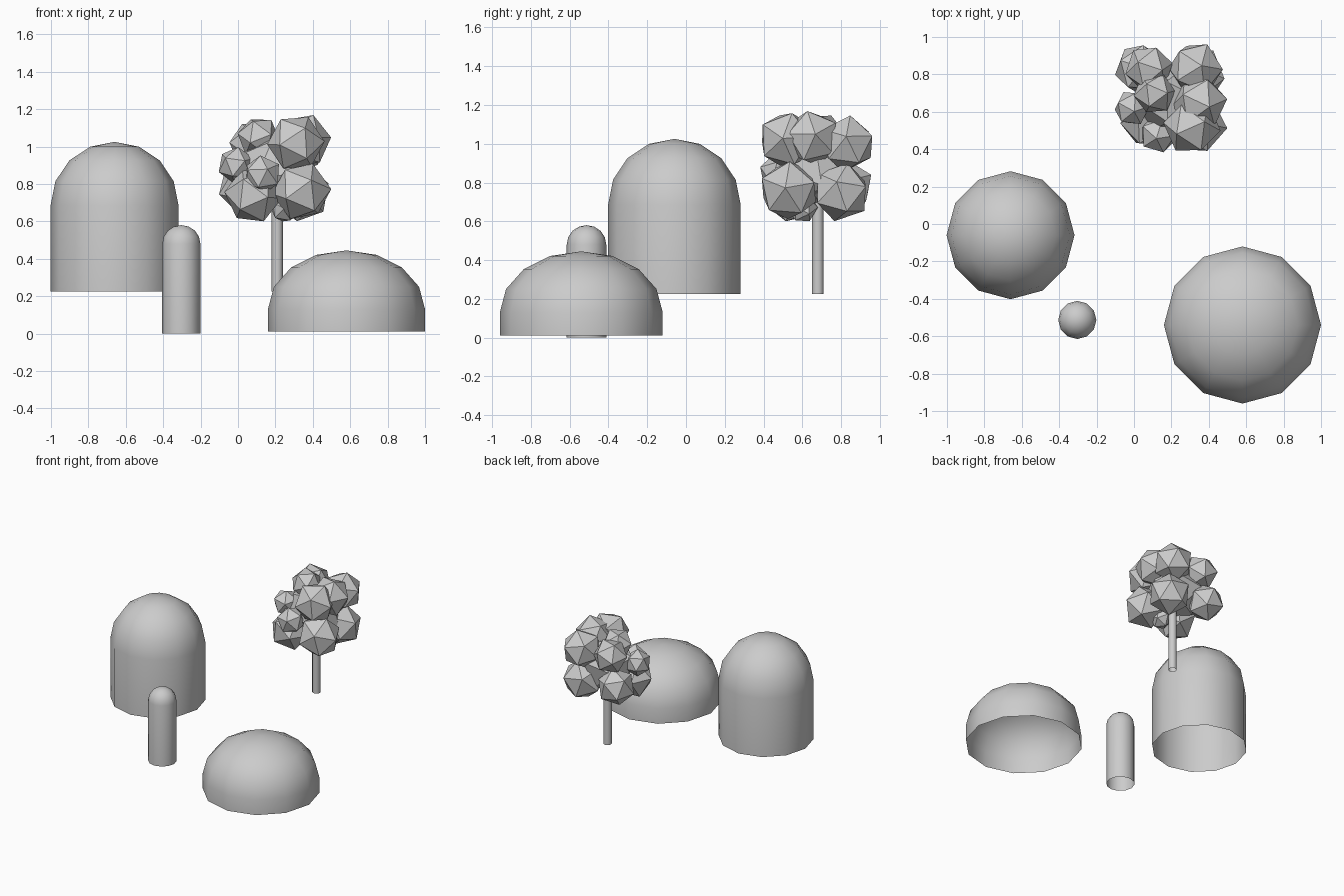
import bpy, bmesh, math, random
from mathutils import Matrix, Euler

if "Cube" in bpy.data.objects:
    bpy.data.objects.remove(bpy.data.objects["Cube"])

random.seed(4)


def make_object(name, bm):
    mesh = bpy.data.meshes.new(name)
    bm.to_mesh(mesh)
    bm.free()
    obj = bpy.data.objects.new(name, mesh)
    bpy.context.collection.objects.link(obj)
    return obj


def domed_post(name, x, y, radius, base, shoulder, top, sides=12, steps=4):
    """Open-bottomed round wall closed by a low-poly dome."""
    bm = bmesh.new()
    levels = [(radius, base)]
    for i in range(steps):
        a = i * math.pi / 2 / steps
        levels.append((radius * math.cos(a), shoulder + (top - shoulder) * math.sin(a)))
    rings = []
    for r, z in levels:
        rings.append([bm.verts.new((x + r * math.cos(k * math.tau / sides),
                                    y + r * math.sin(k * math.tau / sides), z))
                      for k in range(sides)])
    for lo, hi in zip(rings, rings[1:]):
        for k in range(sides):
            n = (k + 1) % sides
            bm.faces.new((lo[k], lo[n], hi[n], hi[k]))
    tip = bm.verts.new((x, y, top))
    for k in range(sides):
        bm.faces.new((rings[-1][k], rings[-1][(k + 1) % sides], tip))
    for f in bm.faces:
        f.smooth = True
    return make_object(name, bm)


# Rounded bushes
domed_post("tall_bush", -0.66, -0.06, 0.342, 0.225, 0.685, 1.025)
domed_post("slim_bush", -0.303, -0.513, 0.102, 0.0, 0.48, 0.58)
domed_post("low_bush", 0.58, -0.54, 0.42, 0.01, 0.13, 0.445)

# Tree trunk
bm = bmesh.new()
bmesh.ops.create_cone(bm, cap_ends=False, segments=12, radius1=0.03, radius2=0.03,
                      depth=0.53, matrix=Matrix.Translation((0.21, 0.68, 0.49)))
for f in bm.faces:
    f.smooth = True
make_object("tree_trunk", bm)

# Foliage clumps: x, y, z, radius
clumps = [
    (0.31, 0.52, 1.02, 0.155), (0.35, 0.65, 1.03, 0.15), (0.33, 0.83, 1.00, 0.15),
    (0.11, 0.70, 1.05, 0.115), (-0.01, 0.62, 0.90, 0.10), (0.03, 0.83, 0.78, 0.14),
    (0.08, 0.55, 0.74, 0.155), (0.34, 0.53, 0.76, 0.16), (0.34, 0.80, 0.75, 0.155),
    (0.13, 0.48, 0.85, 0.105), (0.08, 0.83, 1.01, 0.13), (0.25, 0.60, 0.67, 0.08),
    (0.20, 0.68, 0.87, 0.21),
]
bm = bmesh.new()
for x, y, z, r in clumps:
    turn = Euler([random.uniform(0, math.tau) for _ in range(3)]).to_matrix().to_4x4()
    bmesh.ops.create_icosphere(bm, subdivisions=1, radius=r,
                               matrix=Matrix.Translation((x, y, z)) @ turn)
make_object("tree_foliage", bm)
